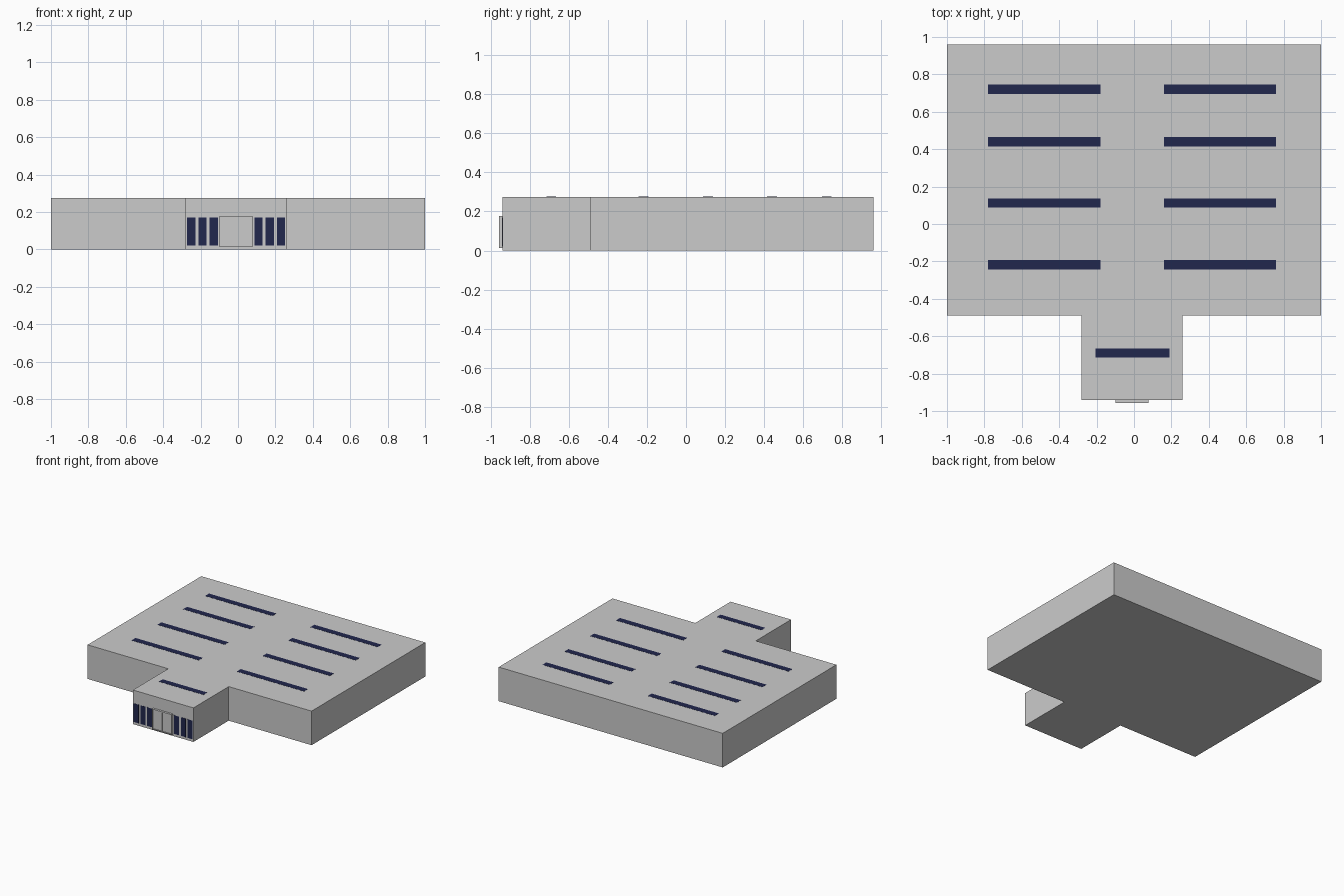
import bpy, bmesh

if "Cube" in bpy.data.objects:
    bpy.data.objects.remove(bpy.data.objects["Cube"])

H = 0.275          # building height
WALL = -0.94       # front wall of the entrance wing
CX = -0.01         # centre line of entrance and skylights

glass = bpy.data.materials.new("dark_blue_glass")
glass.diffuse_color = (0.015, 0.02, 0.075, 1)
glass.use_nodes = True
glass.node_tree.nodes["Principled BSDF"].inputs["Base Color"].default_value = glass.diffuse_color


def prism(name, outline, z0, z1):
    bm = bmesh.new()
    face = bm.faces.new([bm.verts.new((x, y, z0)) for x, y in outline])
    ext = bmesh.ops.extrude_face_region(bm, geom=[face])
    top = [g for g in ext["geom"] if isinstance(g, bmesh.types.BMVert)]
    bmesh.ops.translate(bm, vec=(0, 0, z1 - z0), verts=top)
    bmesh.ops.recalc_face_normals(bm, faces=bm.faces)
    me = bpy.data.meshes.new(name)
    bm.to_mesh(me)
    bm.free()
    ob = bpy.data.objects.new(name, me)
    bpy.context.collection.objects.link(ob)
    return ob


def box(name, x0, x1, y0, y1, z0, z1, mat=None):
    ob = prism(name, [(x0, y0), (x1, y0), (x1, y1), (x0, y1)], z0, z1)
    if mat:
        ob.data.materials.append(mat)
    return ob


# T-shaped building shell
prism("building", [(-1, -0.49), (-0.28, -0.49), (-0.28, WALL), (0.26, WALL),
                   (0.26, -0.49), (1, -0.49), (1, 0.96), (-1, 0.96)], 0, H)

# Roof skylights, two columns of four plus one over the entrance
for y in (0.72, 0.44, 0.112, -0.218):
    for s in (-1, 1):
        cx = CX + s * 0.47
        box("skylight", cx - 0.3, cx + 0.3, y - 0.025, y + 0.025, H - 0.005, H + 0.001, glass)
box("entrance_skylight", CX - 0.197, CX + 0.2, -0.713, -0.665, H - 0.005, H + 0.001, glass)

# Three tall windows on each side of the door
for s in (-1, 1):
    for i in range(3):
        cx = CX + s * (0.12 + 0.06 * i)
        box("window", cx - 0.022, cx + 0.022, WALL - 0.001, WALL + 0.005, 0.02, 0.17, glass)

# Double door: a leaf with a thin raised rim on each side
for s in (-1, 1):
    a, b = sorted((CX + s * 0.004, CX + s * 0.082))
    box("door_leaf", a, b, WALL - 0.013, WALL, 0.02, 0.17)

# Door frame around both leaves
F = WALL - 0.018
for s in (-1, 1):
    a, b = sorted((CX + s * 0.082, CX + s * 0.088))
    box("door_jamb", a, b, F, WALL, 0.014, 0.178)
box("door_head", CX - 0.082, CX + 0.082, F, WALL, 0.17, 0.178)
box("door_sill", CX - 0.082, CX + 0.082, F, WALL, 0.014, 0.02)
box("door_mullion", CX - 0.004, CX + 0.004, F, WALL, 0.02, 0.17)
